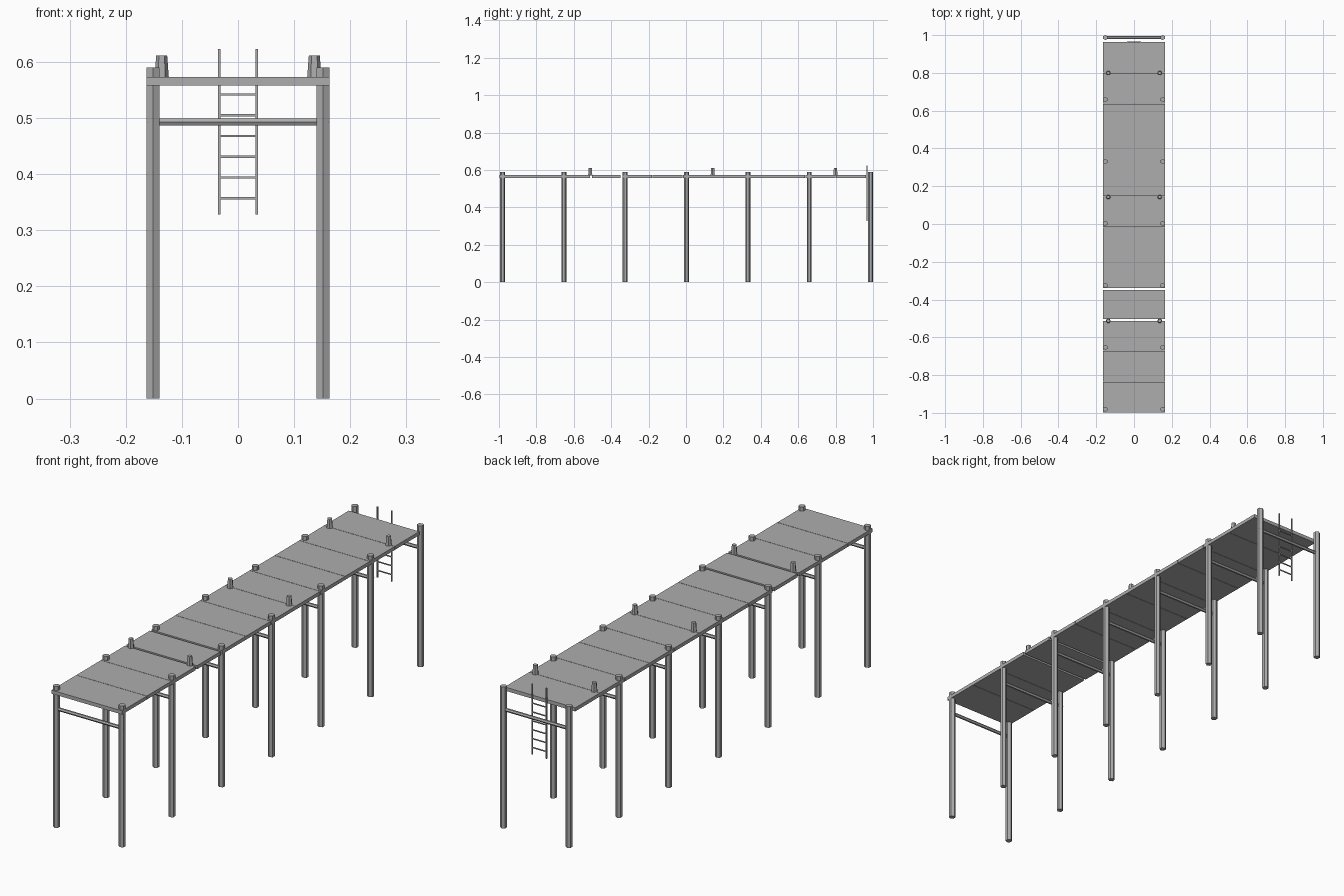
import bpy, math
from mathutils import Matrix

if "Cube" in bpy.data.objects:
    bpy.data.objects.remove(bpy.data.objects["Cube"])

grey = bpy.data.materials.new("weathered grey")
grey.diffuse_color = (0.42, 0.42, 0.42, 1)
grey.use_nodes = True
grey.node_tree.nodes["Principled BSDF"].inputs["Base Color"].default_value = grey.diffuse_color


def finish(name):
    ob = bpy.context.object
    ob.name = name
    ob.data.materials.append(grey)
    return ob


def box(name, x, y, z, sx, sy, sz):
    bpy.ops.mesh.primitive_cube_add(size=1, location=(x, y, z))
    ob = finish(name)
    ob.data.transform(Matrix.Diagonal((sx, sy, sz, 1)))
    return ob


def prism(name, loc, r1, r2, depth, turn=0.0, along_x=False):
    # six-sided post, bar or tapered peg
    bpy.ops.mesh.primitive_cone_add(vertices=6, radius1=r1, radius2=r2, depth=depth, location=loc)
    ob = finish(name)
    m = Matrix.Rotation(turn, 4, 'Z')
    if along_x:
        m = Matrix.Rotation(math.pi / 2, 4, 'Y') @ m
    ob.data.transform(m)
    return ob


# Deck planks, with one narrower plank leaving two wider gaps
START, PITCH = -0.998, 0.1635
for i in range(12):
    y0, y1 = START + i * PITCH, START + (i + 1) * PITCH
    trim = 0.005 if i == 3 else 0.0008
    y0, y1 = y0 + trim, y1 - trim
    if i == 2:
        y1 -= 0.004
    if i == 4:
        y0 += 0.004
    box("deck_plank", 0, (y0 + y1) / 2, 0.5655, 0.326, y1 - y0, 0.015)

# Support posts in pairs, each pair joined by a cross bar
for i in range(7):
    y = -0.981 + i * 0.328
    for s in (-1, 1):
        prism("support_post", (s * 0.1515, y, 0.295), 0.0133, 0.0133, 0.59)
    prism("cross_bar", (0, y, 0.493), 0.0073, 0.0073, 0.326, along_x=True)

# Tapered mooring bollards
for y in (-0.512, 0.143, 0.799):
    for s in (-1, 1):
        prism("bollard", (s * 0.136, y, 0.591), 0.0128, 0.0098, 0.040, turn=math.pi / 6)

# Ladder at the back end
LY = 0.967
for s in (-1, 1):
    box("ladder_rail", s * 0.033, LY, 0.4755, 0.0045, 0.0045, 0.295)
for i in range(6):
    box("ladder_rung", 0, LY, 0.357 + i * 0.037, 0.064, 0.004, 0.004)
